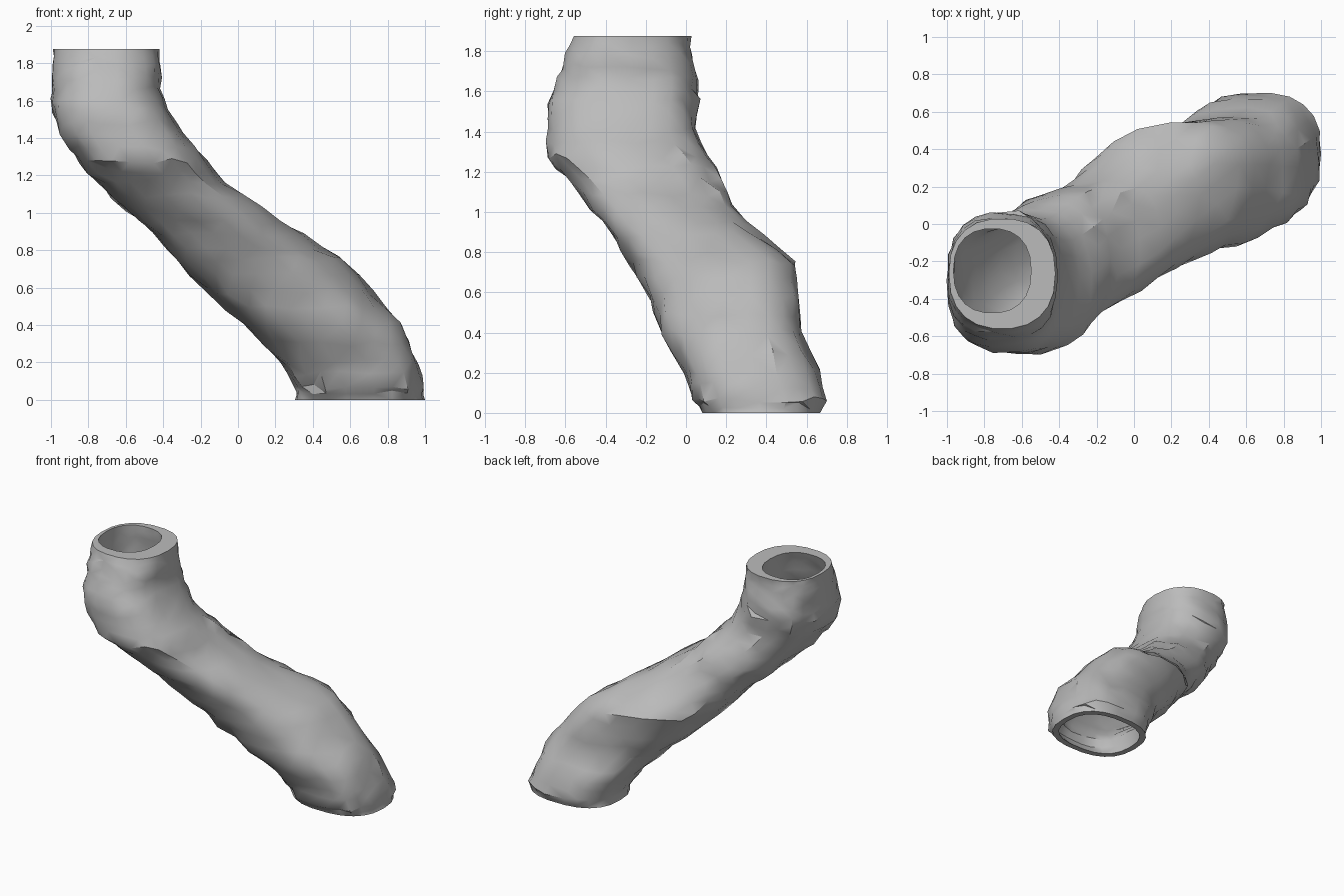
import bpy, bmesh, math, random

cube = bpy.data.objects.get("Cube")
if cube:
    bpy.data.objects.remove(cube)
random.seed(4)
SIDES = 22

# Outer sections: height, x min, x max, y min, y max, skew, squareness
SECTIONS = [
    (0.0, 0.305, 1.0, 0.08, 0.67, 0.0, 0.8),
    (0.07, 0.30, 1.0, 0.03, 0.70, 0.0, 0.75),
    (0.2, 0.23, 0.97, -0.02, 0.67, 0.0, 0.75),
    (0.4, 0.03, 0.88, -0.13, 0.57, 0.17, 0.8),
    (0.58, -0.18, 0.73, -0.2, 0.56, 0.3, 0.82),
    (0.75, -0.34, 0.56, -0.29, 0.55, 0.38, 0.82),
    (0.88, -0.47, 0.35, -0.38, 0.39, 0.32, 0.85),
    (1.02, -0.62, 0.14, -0.48, 0.24, 0.22, 0.85),
    (1.16, -0.76, -0.07, -0.59, 0.18, 0.15, 0.85),
    (1.28, -0.86, -0.17, -0.7, 0.12, 0.1, 0.85),
    (1.42, -0.96, -0.28, -0.7, 0.05, 0.05, 0.82),
    (1.55, -1.0, -0.37, -0.69, 0.07, 0.0, 0.78),
    (1.66, -1.0, -0.41, -0.64, 0.06, 0.0, 0.78),
    (1.78, -1.0, -0.41, -0.6, 0.04, 0.0, 0.82),
    (1.875, -0.99, -0.42, -0.56, 0.03, 0.0, 0.85),
]


def ring(bm, z, x0, x1, y0, y1, skew, square, rough):
    """One squared-off, skewed ellipse with uneven radius."""
    def power(v):
        return math.copysign(abs(v) ** square, v)

    verts = []
    for i in range(SIDES):
        t = 2 * math.pi * i / SIDES
        r = 1 + random.uniform(-0.7, 0.3) * rough
        x = (x0 + x1) / 2 + (x1 - x0) / 2 * r * power(math.cos(t))
        y = (y0 + y1) / 2 + (y1 - y0) / 2 * r * power(math.sin(t + skew))
        dz = random.uniform(-0.3, 0.3) * rough
        verts.append(bm.verts.new((x, y, z + dz)))
    return verts


def bridge(bm, a, b):
    for i in range(SIDES):
        j = (i + 1) % SIDES
        bm.faces.new((a[i], a[j], b[j], b[i]))


def between(a, b, f):
    return tuple(p + (q - p) * f for p, q in zip(a, b))


# Extra half-way sections give the surface its uneven lumps
dense = []
for a, b in zip(SECTIONS, SECTIONS[1:]):
    dense += [a, between(a, b, 0.5)]
dense.append(SECTIONS[-1])

bm = bmesh.new()
outer, inner = [], []
for k, (z, x0, x1, y0, y1, skew, square) in enumerate(dense):
    end = k in (0, len(dense) - 1)
    outer.append(ring(bm, z, x0, x1, y0, y1, skew, square, 0 if end else 0.06))
    # Thin lip around the lower mouth, then a ledge up to the narrower bore
    wall = 0.045 if z < 0.1 else 0.085
    # Bore is off centre at the top, where the right wall is thicker
    f = z / SECTIONS[-1][0]
    inner.append(ring(bm, z, x0 + wall - 0.06 * f, x1 - wall - 0.045 * f,
                      y0 + wall, y1 - wall + 0.03 * f, skew, square,
                      0 if end else 0.03))

# Outer wall, bore and the two flat rims
for k in range(len(dense) - 1):
    bridge(bm, outer[k], outer[k + 1])
    bridge(bm, inner[k + 1], inner[k])
bridge(bm, outer[-1], inner[-1])
bridge(bm, inner[0], outer[0])
bmesh.ops.triangulate(bm, faces=bm.faces[:])
bmesh.ops.recalc_face_normals(bm, faces=bm.faces[:])

mesh = bpy.data.meshes.new("bent_pipe")
bm.to_mesh(mesh)
bm.free()
pipe = bpy.data.objects.new("bent_pipe", mesh)
bpy.context.collection.objects.link(pipe)

# Plain grey
grey = bpy.data.materials.new("plain_grey")
grey.use_nodes = True
colour = (0.5, 0.5, 0.5, 1)
grey.diffuse_color = colour
grey.node_tree.nodes["Principled BSDF"].inputs["Base Color"].default_value = colour
mesh.materials.append(grey)

bpy.context.view_layer.objects.active = pipe
pipe.select_set(True)
bpy.ops.object.shade_smooth_by_angle(angle=math.radians(32))
